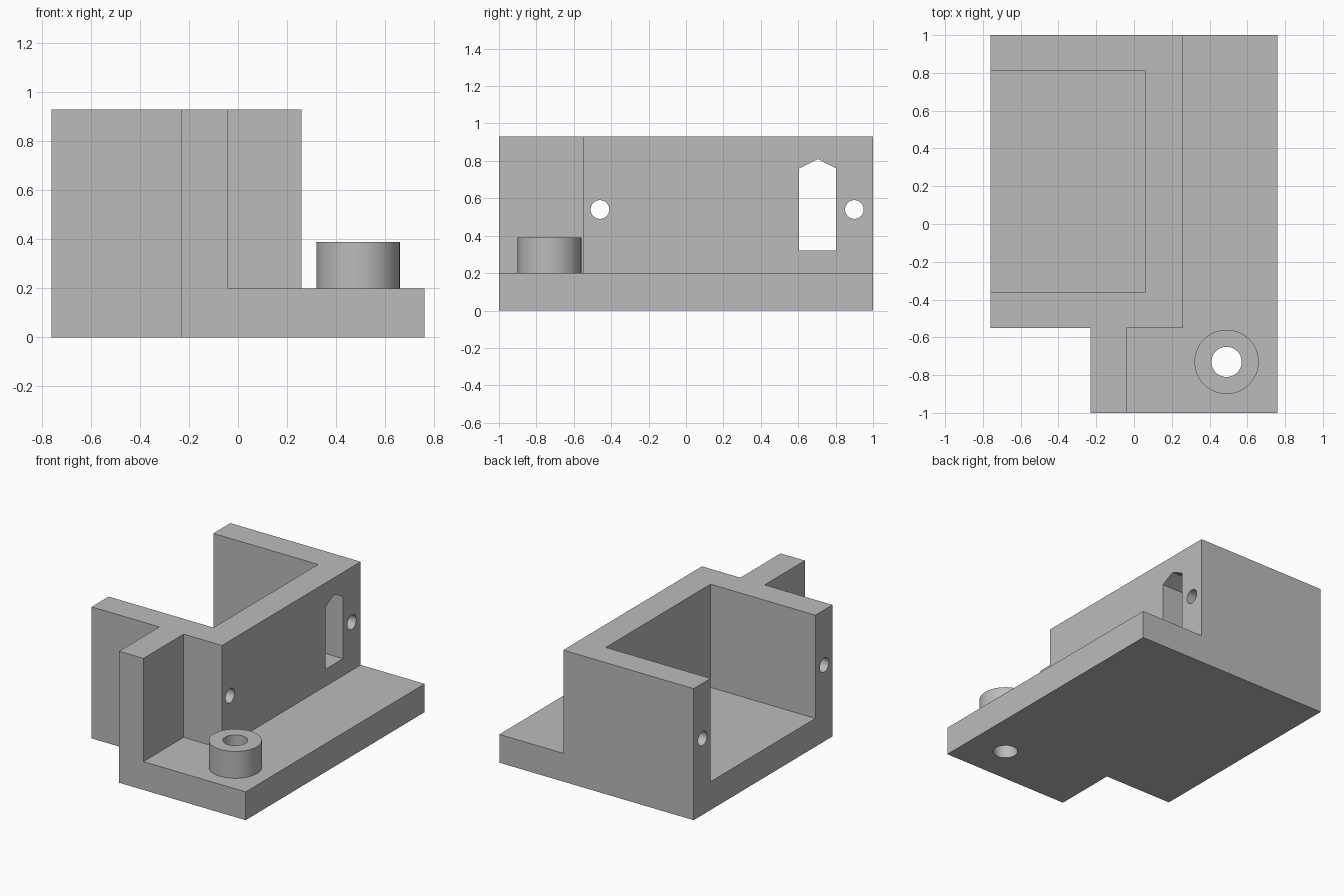
import bpy
import bmesh
from math import radians
from mathutils import Matrix, Vector

if "Cube" in bpy.data.objects:
    bpy.data.objects.remove(bpy.data.objects["Cube"], do_unlink=True)

grey = bpy.data.materials.new("plain_grey")
grey.use_nodes = True
grey.diffuse_color = (0.5, 0.5, 0.5, 1)
grey.node_tree.nodes["Principled BSDF"].inputs["Base Color"].default_value = (0.5, 0.5, 0.5, 1)

FLOOR, TOP = 0.2, 0.93


def finish(name, bm):
    bmesh.ops.recalc_face_normals(bm, faces=bm.faces)
    mesh = bpy.data.meshes.new(name)
    bm.to_mesh(mesh)
    bm.free()
    mesh.materials.append(grey)
    obj = bpy.data.objects.new(name, mesh)
    bpy.context.collection.objects.link(obj)
    return obj


def prism(name, outline, low, high, axis="Z"):
    """Extrude an outline along Z (x, y points) or along X (y, z points)."""
    bm = bmesh.new()
    place = (lambda a, b: (a, b, low)) if axis == "Z" else (lambda a, b: (low, a, b))
    face = bm.faces.new([bm.verts.new(place(a, b)) for a, b in outline])
    grown = bmesh.ops.extrude_face_region(bm, geom=[face])["geom"]
    step = Vector((0, 0, high - low)) if axis == "Z" else Vector((high - low, 0, 0))
    bmesh.ops.translate(bm, vec=step,
                        verts=[v for v in grown if isinstance(v, bmesh.types.BMVert)])
    return finish(name, bm)


def cylinder(name, centre, radius, length, axis="Z"):
    bm = bmesh.new()
    turn = Matrix.Rotation(radians(90), 4, "Y") if axis == "X" else Matrix()
    bmesh.ops.create_cone(bm, cap_ends=True, segments=64, radius1=radius, radius2=radius,
                          depth=length, matrix=Matrix.Translation(centre) @ turn)
    return finish(name, bm)


def combine(body, tool, operation):
    tool.hide_render = True
    mod = body.modifiers.new(tool.name, "BOOLEAN")
    mod.object, mod.operation, mod.solver = tool, operation, "EXACT"
    bpy.context.view_layer.objects.active = body
    bpy.ops.object.modifier_apply(modifier=mod.name)
    bpy.data.objects.remove(tool, do_unlink=True)


# Full-height block with the notched footprint
body = prism("mounting_bracket",
             [(-0.76, 1), (0.76, 1), (0.76, -1), (-0.23, -1), (-0.23, -0.55), (-0.76, -0.55)],
             0, TOP)

# Open ledge on the left side and beside the front fin
combine(body, prism("ledge_cut",
                    [(0.26, 1.2), (1, 1.2), (1, -1.2), (-0.04, -1.2), (-0.04, -0.55), (0.26, -0.55)],
                    FLOOR, 1.2), "DIFFERENCE")

# Pocket open to the right side
combine(body, prism("pocket_cut", [(-1, -0.36), (0.06, -0.36), (0.06, 0.81), (-1, 0.81)],
                    FLOOR, 1.2), "DIFFERENCE")

# Pointed window through the long wall
combine(body, prism("window_cut",
                    [(0.605, 0.32), (0.802, 0.32), (0.802, 0.76), (0.705, 0.81), (0.605, 0.76)],
                    -0.2, 0.5, "X"), "DIFFERENCE")

# Long screw holes along the front and back walls
for y in (-0.46, 0.9):
    combine(body, cylinder("screw_hole", (-0.2, y, 0.54), 0.05, 1.4, "X"), "DIFFERENCE")

# Round boss with a bore through the base
combine(body, cylinder("boss", (0.49, -0.73, 0.245), 0.17, 0.29), "UNION")
combine(body, cylinder("boss_bore", (0.49, -0.73, 0.2), 0.08, 0.8), "DIFFERENCE")

# Smooth curved faces, sharp corners
bpy.ops.object.select_all(action="DESELECT")
body.select_set(True)
bpy.context.view_layer.objects.active = body
bpy.ops.object.shade_smooth_by_angle(angle=radians(25))
